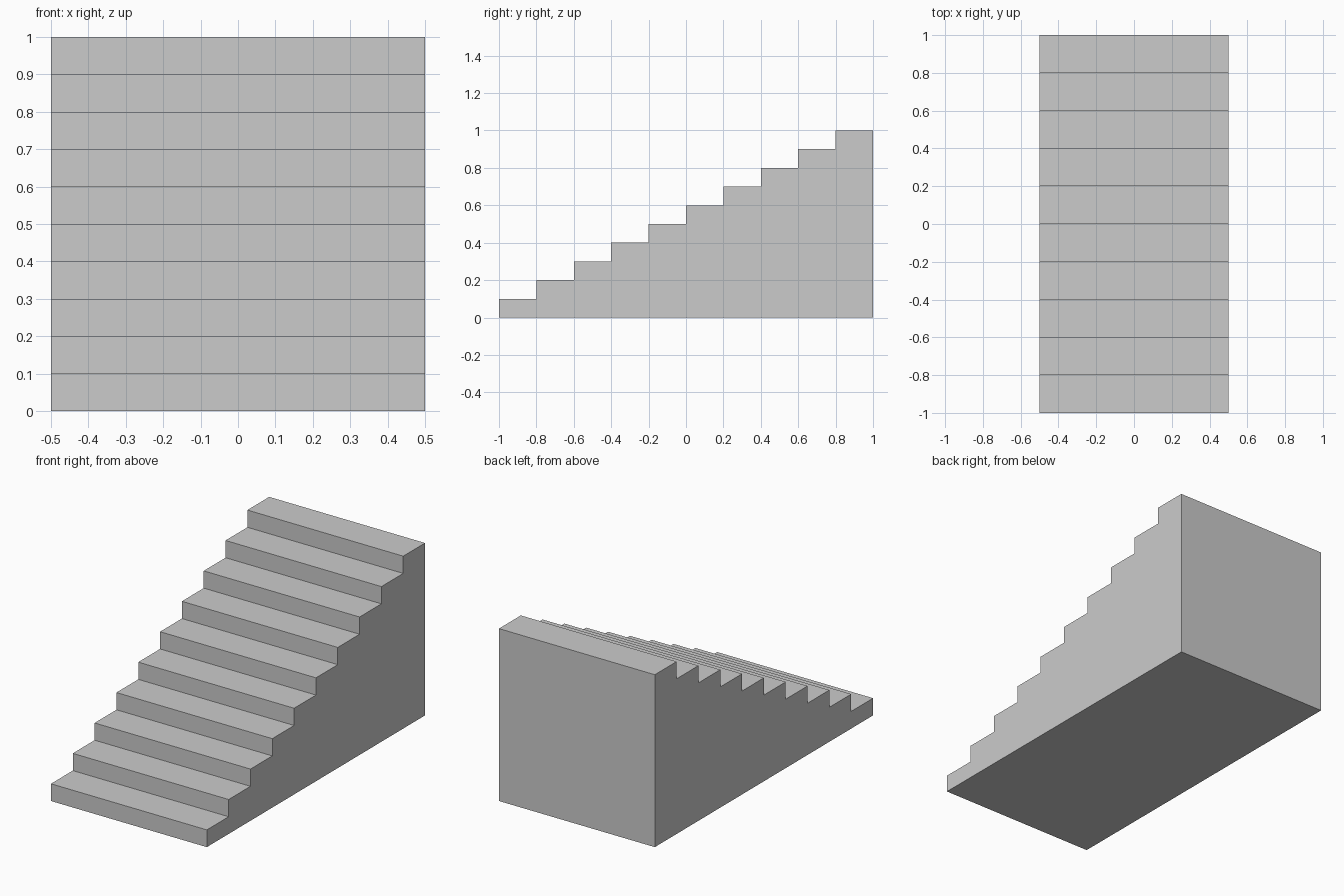
import bpy
import bmesh

if "Cube" in bpy.data.objects:
    bpy.data.objects.remove(bpy.data.objects["Cube"])

STEPS = 10
WIDTH = 1.0
TREAD = 0.2
RISE = 0.1

# Side profile: staircase outline in the y-z plane
profile = [(-1.0, 0.0)]
for i in range(STEPS):
    y = -1.0 + i * TREAD
    z = (i + 1) * RISE
    profile += [(y, z), (y + TREAD, z)]
profile.append((1.0, 0.0))

# Solid staircase: profile extruded across the width
bm = bmesh.new()
side = bm.faces.new([bm.verts.new((-WIDTH / 2, y, z)) for y, z in profile])
extruded = bmesh.ops.extrude_face_region(bm, geom=[side], use_keep_orig=True)
moved = [v for v in extruded["geom"] if isinstance(v, bmesh.types.BMVert)]
bmesh.ops.translate(bm, verts=moved, vec=(WIDTH, 0, 0))
bmesh.ops.recalc_face_normals(bm, faces=bm.faces)

mesh = bpy.data.meshes.new("staircase")
bm.to_mesh(mesh)
bm.free()
staircase = bpy.data.objects.new("staircase", mesh)
bpy.context.collection.objects.link(staircase)
